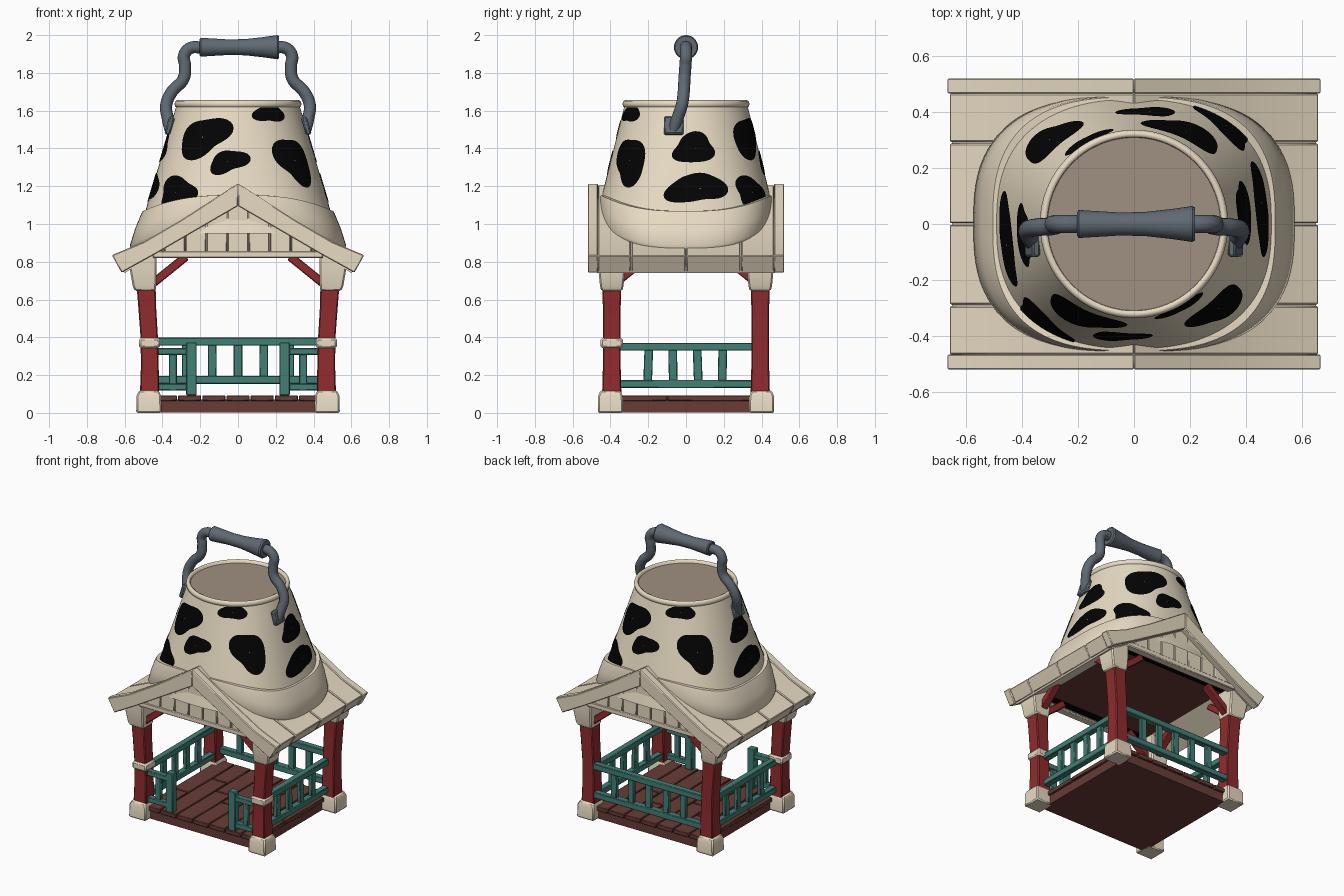
import bpy, bmesh, math
from math import sin, cos, pi, radians
from mathutils import Matrix, Euler

cube = bpy.data.objects.get("Cube")
if cube:
    bpy.data.objects.remove(cube, do_unlink=True)


def material(name, *rgb):
    m = bpy.data.materials.new(name)
    m.use_nodes = True
    m.diffuse_color = (*rgb, 1)
    m.node_tree.nodes["Principled BSDF"].inputs["Base Color"].default_value = (*rgb, 1)
    return m


cream = material("cream", .84, .74, .57)
taupe = material("taupe", .35, .28, .225)
black = material("black", .001, .001, .001)
metal = material("grey metal", .115, .14, .17)
red = material("red paint", .28, .025, .027)
teal = material("teal paint", .055, .215, .18)
brown = material("dark brown", .14, .045, .037)


# ---------- helpers ----------
def finish(name, bm, mat, bevel=0, angle=35):
    bmesh.ops.recalc_face_normals(bm, faces=bm.faces[:])
    mesh = bpy.data.meshes.new(name)
    bm.to_mesh(mesh)
    bm.free()
    for p in mesh.polygons:
        p.use_smooth = True
    mesh.set_sharp_from_angle(angle=radians(angle))
    mesh.materials.append(mat)
    ob = bpy.data.objects.new(name, mesh)
    bpy.context.collection.objects.link(ob)
    if bevel:
        mod = ob.modifiers.new("soft_edges", "BEVEL")
        mod.width, mod.segments, mod.limit_method = bevel, 1, "ANGLE"


def box(bm, centre, size, rot=(0, 0, 0)):
    m = Matrix.Translation(centre) @ Euler(rot).to_matrix().to_4x4() @ Matrix.Diagonal((*size, 1))
    bmesh.ops.create_cube(bm, size=1, matrix=m)


def loft(bm, rings, cap=True):
    loops = [[bm.verts.new(p) for p in r] for r in rings]
    n = len(loops[0])
    for a, b in zip(loops, loops[1:]):
        for i in range(n):
            j = (i + 1) % n
            bm.faces.new((a[i], a[j], b[j], b[i]))
    if cap:
        bm.faces.new(loops[0][::-1])
        bm.faces.new(loops[-1])


def prism(bm, profile, y0, y1):
    loft(bm, [[(x, y, z) for x, z in profile] for y in (y0, y1)])


def square(cx, cy, h, z):
    return [(cx + sx * h, cy + sy * h, z) for sx, sy in ((-1, -1), (1, -1), (1, 1), (-1, 1))]


CORNERS = [(sx, sy) for sx in (-1, 1) for sy in (-1, 1)]

# ---------- floor ----------
bm = bmesh.new()
box(bm, (0, 0, .036), (.86, .82, .07))
finish("floor_base", bm, brown)
bm = bmesh.new()
for i in range(7):
    x = (i - 3) * .128
    split = (-.1, .16, .02)[i % 3]
    for y0, y1 in ((-.425, split - .003), (split + .003, .425)):
        box(bm, (x, (y0 + y1) / 2, .078), (.122, y1 - y0, .03))
finish("floor_planks", bm, brown, .004)

# ---------- posts, feet, capitals, collars, braces ----------
feet, posts, caps, collars, braces = [bmesh.new() for _ in range(5)]
for sx, sy in CORNERS:
    y = sy * .393
    loft(feet, [square(sx * .472, sy * .4, h, z) for h, z in ((.067, 0), (.065, .09), (.053, .118))])
    loft(posts, [square(sx * x, y, h, z) for x, h, z in
                 ((.468, .051, .1), (.467, .047, .25), (.47, .046, .4), (.48, .047, .55), (.488, .051, .7))])
    loft(caps, [square(sx * x, y, h, z) for x, h, z in
                ((.49, .055, .645), (.495, .062, .67), (.502, .071, .76), (.502, .071, .87))])
    if sy < 0:
        box(collars, (sx * .468, y, .37), (.11, .118, .054))
    box(braces, (sx * .365, y, .755), (.23, .05, .045), (0, sx * radians(39), 0))
    box(braces, (sx * .48, sy * .29, .755), (.05, .23, .045), (-sy * radians(39), 0, 0))
finish("post_feet", feet, cream, .008)
finish("posts", posts, red, .006)
finish("post_capitals", caps, cream, .008)
finish("post_collars", collars, cream, .01)
finish("braces", braces, red, .005)

# ---------- railings ----------
bm = bmesh.new()
for z in (.377, .175):
    box(bm, (0, .415, z), (.86, .045, .042))
for i in range(-2, 3):
    box(bm, (i * .137, .415, .275), (.046, .028, .18))
finish("back_railing", bm, teal, .004)

for side, sx in (("left", 1), ("right", -1)):
    bm = bmesh.new()
    for z in (.35, .153):
        box(bm, (sx * .45, 0, z), (.045, .72, .042))
    for i in range(4):
        box(bm, (sx * .45, -.2 + i * .131, .25), (.028, .046, .18), (radians((-2, 1, 2, -1)[i]), 0, 0))
    finish(side + "_railing", bm, teal, .004)

    bm = bmesh.new()
    for z in (.325, .137):
        box(bm, (sx * .345, -.4, z), (.2, .04, .036))
    box(bm, (sx * .247, -.4, .233), (.055, .05, .28))
    box(bm, (sx * .345, -.4, .23), (.042, .026, .17))
    finish("front_" + side + "_half_railing", bm, teal, .004)

# ---------- roof ----------
ROOF = [(0, 1.21), (.3, 1.018), (.5, .901), (.66, .832), (.61, .748), (.43, .855), (0, 1.12)]
TRIM = [(0, 1.215), (.3, 1.022), (.5, .905), (.668, .835), (.616, .742), (.43, .845), (0, 1.095)]
planks, core, trim = [bmesh.new() for _ in range(3)]
edges = (-.468, -.29, 0, .29, .468)
for sx in (-1, 1):
    for y0, y1 in zip(edges, edges[1:]):
        prism(planks, [(sx * x, z) for x, z in ROOF], y0 + .003, y1 - .003)
    prism(core, [(sx * x * .985, z - .008) for x, z in ROOF], -.47, .47)
    for sy in (-1, 1):
        prism(trim, [(sx * x, z) for x, z in TRIM], sy * .465, sy * .52)
finish("roof_planks", planks, cream, .005)
finish("roof_core", core, cream)
finish("gable_trim", trim, cream, .005)

# gable walls: upright boards over a backing, with a tie beam below
boards, backing, tie, recess = [bmesh.new() for _ in range(4)]
for sy in (-1, 1):
    for i in range(-3, 4):
        x0, x1 = i * .112 - .053, i * .112 + .053
        tops = [(x, 1.13 - abs(x) * .61) for x in (x1, 0, x0) if x0 <= x <= x1]
        prism(boards, [(x0, .83), (x1, .83)] + tops, sy * .44, sy * .478)
    prism(backing, [(-.45, .83), (.45, .83), (.45, .86), (0, 1.12), (-.45, .86)], sy * .425, sy * .45)
    box(tie, (0, sy * .455, .838), (.9, .055, .036))
    box(recess, (0, sy * .4, .84), (.84, .05, .008))
finish("gable_boards", boards, cream, .004)
finish("gable_backing", backing, taupe)
finish("tie_beams", tie, cream, .005)
finish("ceiling_recess", recess, black)

bm = bmesh.new()
box(bm, (0, 0, .85), (.94, .85, .015))
finish("ceiling", bm, brown)


# ---------- bucket ----------
def oval(a, b, t, e=1.0):
    c, s = cos(t), sin(t)
    return a * math.copysign(abs(c) ** e, c), b * math.copysign(abs(s) ** e, s)


def bucket_point(t, z, off=0.0):
    k = (1.63 - z) / .55
    return (*oval(.325 + .162 * k + off, .325 + .138 * k + off, t, 2 / (2 + .5 * max(k, 0))), z)


STEPS = [2 * pi * i / 128 for i in range(128)]
bm = bmesh.new()
loft(bm, [[bucket_point(t, .95 + .68 * i / 12) for t in STEPS] for i in range(13)], cap=False)
finish("bucket_wall", bm, cream)

bm = bmesh.new()
loft(bm, [[(r * cos(t), r * sin(t), z) for t in STEPS] for r, z in
          ((.322, 1.615), (.333, 1.622), (.336, 1.635), (.332, 1.65), (.321, 1.656), (.31, 1.65), (.307, 1.62))],
     cap=False)
finish("bucket_rim", bm, cream, angle=60)
bm = bmesh.new()
bmesh.ops.create_circle(bm, cap_ends=True, segments=96, radius=.315, matrix=Matrix.Translation((0, 0, 1.635)))
finish("bucket_lid", bm, taupe)

# flared band whose edges rise toward front and back to follow the roof
bm = bmesh.new()
loft(bm, [[(*oval(a, b, t, .73), z + rise * sin(t) ** 2) for t in STEPS] for a, b, z, rise in
          ((.53, .43, .87, .12), (.565, .452, .868, .12), (.573, .46, .885, .12), (.545, .46, .975, .1),
           (.512, .456, 1.055, .085), (.504, .452, 1.068, .085), (.47, .42, 1.07, .085))], cap=False)
finish("bucket_band", bm, cream, angle=50)

# ---------- spots: angle, height, half width, half height, tilt, wobble phase ----------
SPOTS = [(-118, 1.46, .37, .105, .2, 0.4), (-61, 1.585, .25, .05, .2, 2.0), (-96, 1.33, .19, .062, .3, 1.0),
         (-46, 1.335, .29, .125, -.15, 2.6), (-131, 1.165, .31, .08, .1, 4.0), (6, 1.4, .27, .07, .3, 5.0),
         (7, 1.19, .28, .08, .25, 1.6)]
bm = bmesh.new()
for half_turn in (0, pi):
    for deg, z0, w, h, tilt, phase in SPOTS:
        rings = []
        for f in (.02, .2, .4, .6, .8, 1):
            ring = []
            for i in range(40):
                p = 2 * pi * i / 40
                r = f * (1 + .13 * sin(2 * p + phase) + .13 * sin(3 * p + 2 * phase))
                u, v = r * cos(p), r * sin(p)
                z = min(max(z0 + h * (v + tilt * u), 1.09), 1.618)
                ring.append(bucket_point(radians(deg) + half_turn + w * (u - tilt * v * .5), z, .004))
            rings.append(ring)
        loft(bm, rings, cap=False)
finish("bucket_spots", bm, black)

# ---------- handle ----------
ARM = [(.358, -.065, 1.5), (.372, -.045, 1.56), (.38, -.022, 1.63), (.35, -.012, 1.7), (.288, -.008, 1.77),
       (.281, -.003, 1.84), (.286, 0, 1.89), (.255, 0, 1.93), (.19, 0, 1.935)]
for side, sx in (("left", 1), ("right", -1)):
    curve = bpy.data.curves.new(side + "_handle_arm", "CURVE")
    curve.dimensions, curve.bevel_depth, curve.bevel_resolution = "3D", .032, 4
    curve.use_fill_caps = True
    s = curve.splines.new("BEZIER")
    s.bezier_points.add(len(ARM) - 1)
    for bp, (x, y, z) in zip(s.bezier_points, ARM):
        bp.co = (sx * x, y, z)
        bp.handle_left_type = bp.handle_right_type = "AUTO"
    curve.materials.append(metal)
    bpy.context.collection.objects.link(bpy.data.objects.new(side + "_handle_arm", curve))
    bm = bmesh.new()
    box(bm, (sx * .362, -.065, 1.52), (.03, .105, .098), (0, -sx * radians(17), 0))
    finish(side + "_handle_plate", bm, metal, .008)

bm = bmesh.new()
loft(bm, [[(x, r * cos(2 * pi * i / 32), 1.936 + r * sin(2 * pi * i / 32)) for i in range(32)]
          for x, r in ((-.203, .042), (-.197, .05), (-.15, .047), (-.05, .041), (.04, .043),
                       (.13, .053), (.208, .064), (.218, .058))])
finish("handle_grip", bm, metal)
